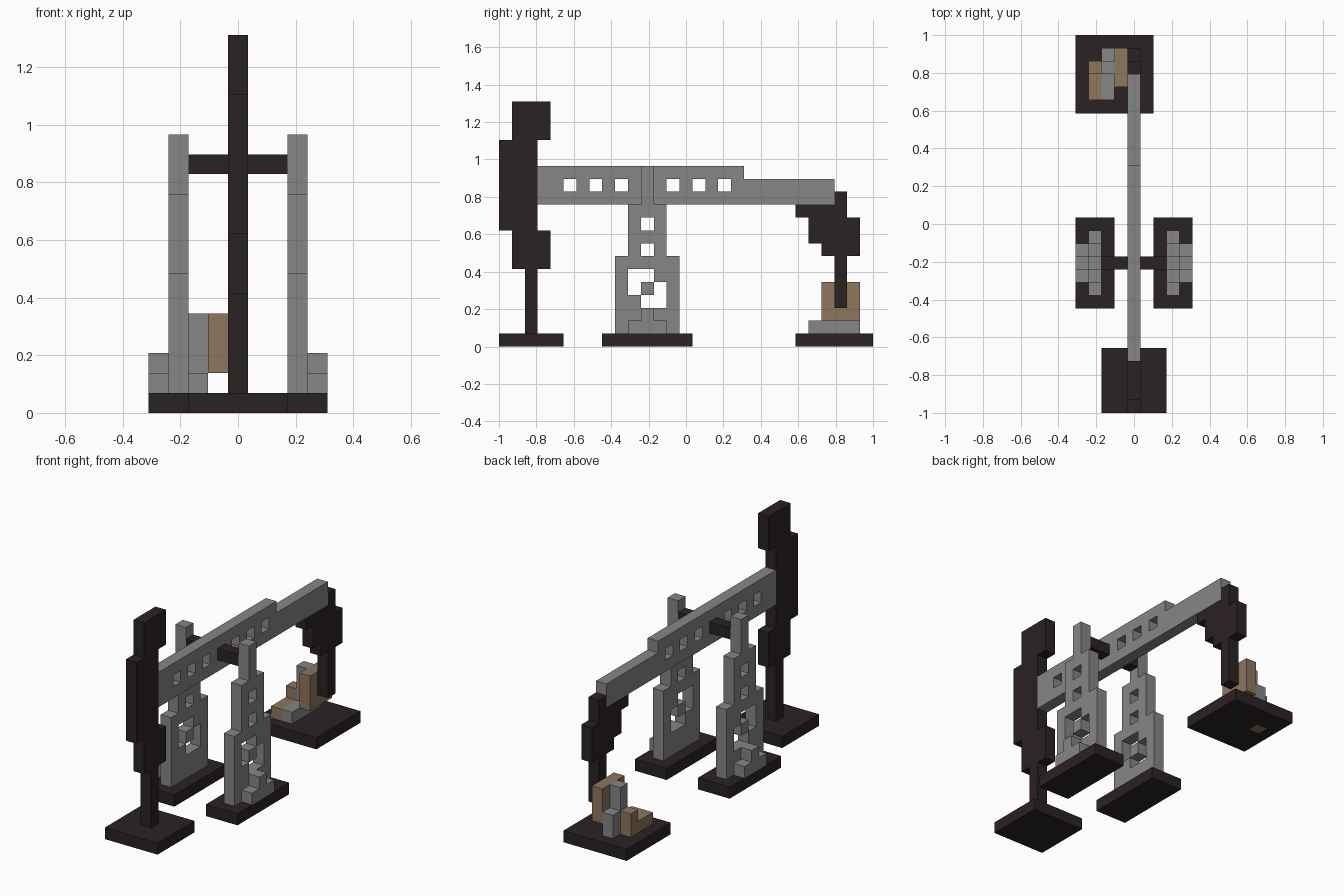
import bpy
import bmesh
from itertools import product
from mathutils import Vector

if "Cube" in bpy.data.objects:
    bpy.data.objects.remove(bpy.data.objects["Cube"], do_unlink=True)

UNIT = 2 / 29                          # edge of one block
ORIGIN = Vector((-4.5, -14.5, 0))      # corner of the block grid


def material(name, rgb):
    mat = bpy.data.materials.new(name)
    mat.use_nodes = True
    mat.diffuse_color = (*rgb, 1)
    mat.node_tree.nodes["Principled BSDF"].inputs["Base Color"].default_value = (*rgb, 1)
    return mat


DARK = material("dark iron", (0.024, 0.016, 0.016))
GREY = material("grey steel", (0.238, 0.238, 0.238))
BROWN = material("brown", (0.27, 0.18, 0.114))


def blocks(*boxes):
    """Set of grid cells inside boxes given as x, y, z ranges."""
    cells = set()
    for x, y, z in boxes:
        cells |= set(product(range(*x), range(*y), range(*z)))
    return cells


def mirrored(cells):
    return {(8 - x, y, z) for x, y, z in cells}


def build(name, cells, mat):
    """Skin the cells with their exposed faces and merge the flat areas."""
    bm = bmesh.new()
    verts = {}
    for cell in cells:
        for axis, side in product(range(3), (0, 1)):
            near = list(cell)
            near[axis] += 2 * side - 1
            if tuple(near) in cells:
                continue
            ring = []
            for a, b in ((0, 0), (1, 0), (1, 1), (0, 1)):
                p = list(cell)
                p[axis] += side
                p[(axis + 1) % 3] += a
                p[(axis + 2) % 3] += b
                key = tuple(p)
                if key not in verts:
                    verts[key] = bm.verts.new((Vector(key) + ORIGIN) * UNIT)
                ring.append(verts[key])
            bm.faces.new(ring if side else ring[::-1])
    bmesh.ops.dissolve_limit(bm, angle_limit=0.01, verts=bm.verts[:], edges=bm.edges[:])
    mesh = bpy.data.meshes.new(name)
    bm.to_mesh(mesh)
    bm.free()
    mesh.materials.append(mat)
    obj = bpy.data.objects.new(name, mesh)
    bpy.context.collection.objects.link(obj)


MID = (4, 5)   # central slice in x

# Walking beam with square windows
beam = blocks((MID, (3, 19), (11, 14)), (MID, (19, 26), (11, 13)))
for y in (5, 7, 9, 13, 15, 17):
    beam.discard((4, y, 12))
build("beam", beam, GREY)

# Front head, its rod and foot
build("front_head", blocks((MID, (0, 3), (9, 16)), (MID, (1, 4), (16, 19)),
                           (MID, (1, 4), (6, 9))), DARK)
build("front_rod", blocks((MID, (2, 3), (1, 6))), DARK)
build("front_base", blocks(((2, 7), (0, 5), (0, 1))), DARK)

# Stepped tower with windows and a diagonal brace in the large opening
SLICE = (7, 8)
tower = blocks((SLICE, (9, 14), (1, 7)), (SLICE, (10, 13), (7, 11)), (SLICE, (11, 12), (11, 14)))
tower -= blocks((SLICE, (11, 12), (7, 8)), (SLICE, (11, 12), (9, 10)), (SLICE, (10, 13), (3, 6)))
tower |= {(7, 10 + i, 3 + i) for i in range(3)}
step = blocks(((8, 9), (10, 13), (1, 2)), ((8, 9), (11, 12), (2, 3)))
tower_base = blocks(((6, 9), (8, 15), (0, 1)))
axle = blocks(((5, 7), (11, 12), (12, 13)))
for side, place in (("left", set), ("right", mirrored)):
    build(side + "_tower", place(tower | step), GREY)
    build(side + "_tower_base", place(tower_base), DARK)
    build(side + "_axle", place(axle), DARK)

# Rear crank and hanging rod
build("rear_crank", blocks((MID, (26, 27), (11, 12)), (MID, (23, 27), (10, 11)),
                           (MID, (24, 28), (8, 10)), (MID, (25, 28), (7, 8))), DARK)
build("rear_rod", blocks((MID, (26, 27), (3, 7))), DARK)

# Motor group on the rear foot; one brown post runs through the foot
post = blocks(((1, 2), (26, 27), (0, 3)))
build("rear_base", blocks(((0, 6), (23, 29), (0, 1))) - post, DARK)
build("motor_side", post | blocks(((1, 2), (24, 26), (1, 2))), BROWN)
build("motor_body", blocks(((2, 3), (24, 28), (1, 2)), ((2, 3), (26, 27), (2, 5)),
                           ((2, 3), (27, 28), (2, 3))), GREY)
build("counterweight", blocks(((3, 4), (25, 28), (2, 5))), BROWN)
